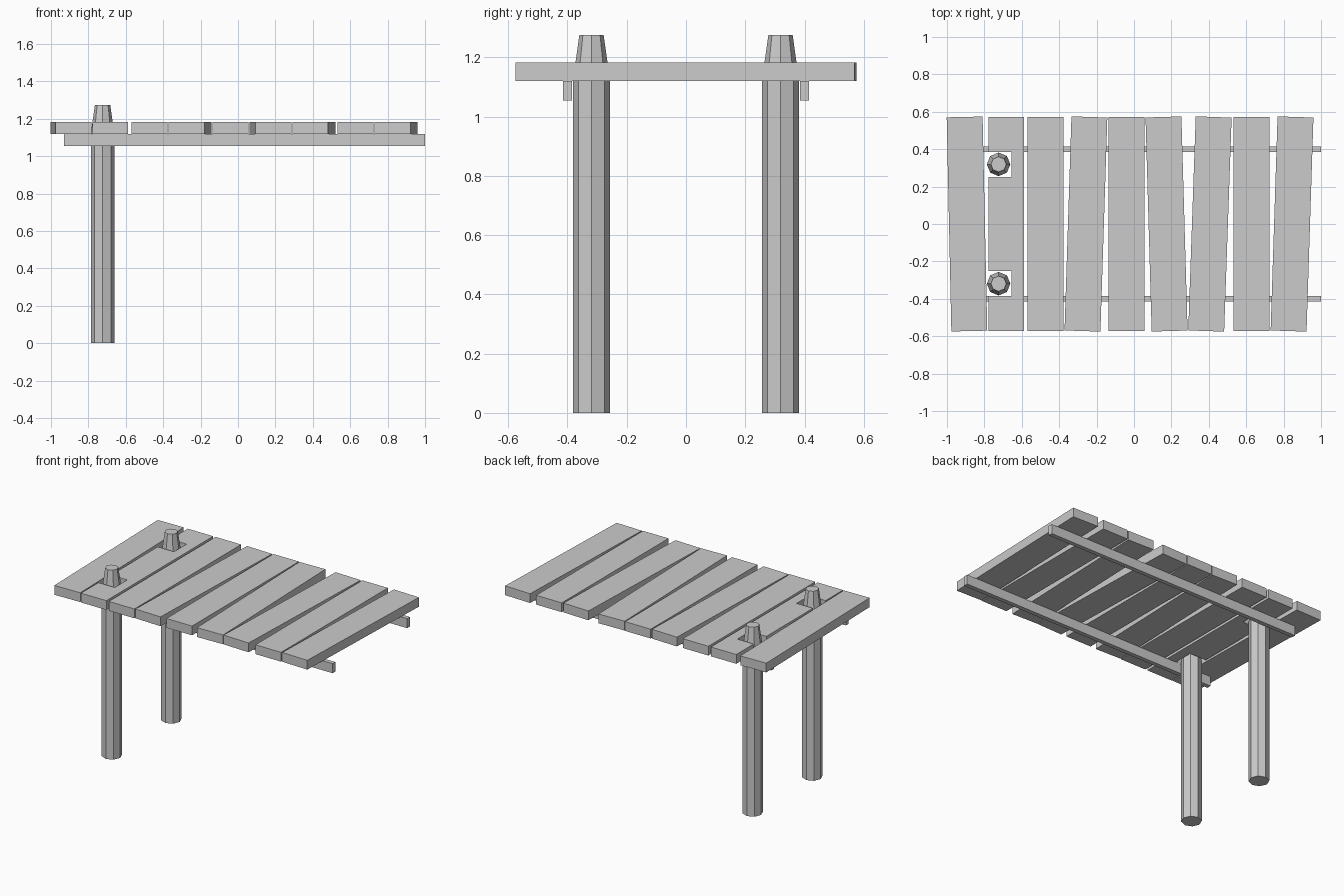
import bpy, bmesh
from math import radians, cos, sin, pi
from mathutils import Matrix

if "Cube" in bpy.data.objects:
    bpy.data.objects.remove(bpy.data.objects["Cube"])

DECK_Z0, DECK_Z1 = 1.12, 1.183
PLANK_W, PLANK_L = 0.192, 1.145


def finish(name, bm):
    bmesh.ops.recalc_face_normals(bm, faces=bm.faces[:])
    me = bpy.data.meshes.new(name)
    bm.to_mesh(me)
    bm.free()
    ob = bpy.data.objects.new(name, me)
    bpy.context.collection.objects.link(ob)
    return ob


def prism(name, outline, z0, z1):
    """Extrude a flat outline upward from z0 to z1."""
    bm = bmesh.new()
    face = bm.faces.new([bm.verts.new((x, y, z0)) for x, y in outline])
    up = bmesh.ops.extrude_face_region(bm, geom=[face], use_keep_orig=True)
    verts = [g for g in up["geom"] if isinstance(g, bmesh.types.BMVert)]
    bmesh.ops.translate(bm, verts=verts, vec=(0, 0, z1 - z0))
    return finish(name, bm)


def rect(x0, x1, y0, y1):
    return [(x0, y0), (x1, y0), (x1, y1), (x0, y1)]


# Plain deck planks: (centre x, twist in degrees)
planks = [(-0.893, 1.25), (-0.473, 0), (-0.257, -1.85), (-0.04, 0),
          (0.174, 1.65), (0.406, -2.0), (0.628, 0), (0.845, -1.85)]
w, l = PLANK_W / 2, PLANK_L / 2
for i, (x, twist) in enumerate(planks):
    ob = prism(f"deck_plank_{i + 1}", rect(-w, w, -l, l), DECK_Z0, DECK_Z1)
    ob.data.transform(Matrix.Translation((x, 0, 0)) @ Matrix.Rotation(radians(twist), 4, 'Z'))

# Plank notched around the two posts
xl, xn, xr = -0.778, -0.655, -0.587
prism("notched_plank",
      [(xl, -l), (xr, -l), (xr, l), (xl, l), (xl, 0.385), (xn, 0.385), (xn, 0.25),
       (xl, 0.25), (xl, -0.25), (xn, -0.25), (xn, -0.385), (xl, -0.385)],
      DECK_Z0, DECK_Z1)


def post(name, x, y):
    """Octagonal post with a tapered head."""
    bm = bmesh.new()
    rings = [[bm.verts.new((x + r * cos(k * pi / 4), y + r * sin(k * pi / 4), z))
              for k in range(8)]
             for z, r in ((0, 0.063), (1.12, 0.063), (1.275, 0.041))]
    for a, b in zip(rings, rings[1:]):
        for k in range(8):
            n = (k + 1) % 8
            bm.faces.new((a[k], a[n], b[n], b[k]))
    bm.faces.new(rings[0])
    bm.faces.new(rings[-1])
    return finish(name, bm)


# Posts and the beams running under the deck, mirrored front to back
for side, s in (("front", -1), ("back", 1)):
    post(f"{side}_post", -0.724, s * 0.319)
    prism(f"{side}_beam", rect(-0.93, 1.0, s * 0.4 - 0.0145, s * 0.4 + 0.0145), 1.055, DECK_Z0)
